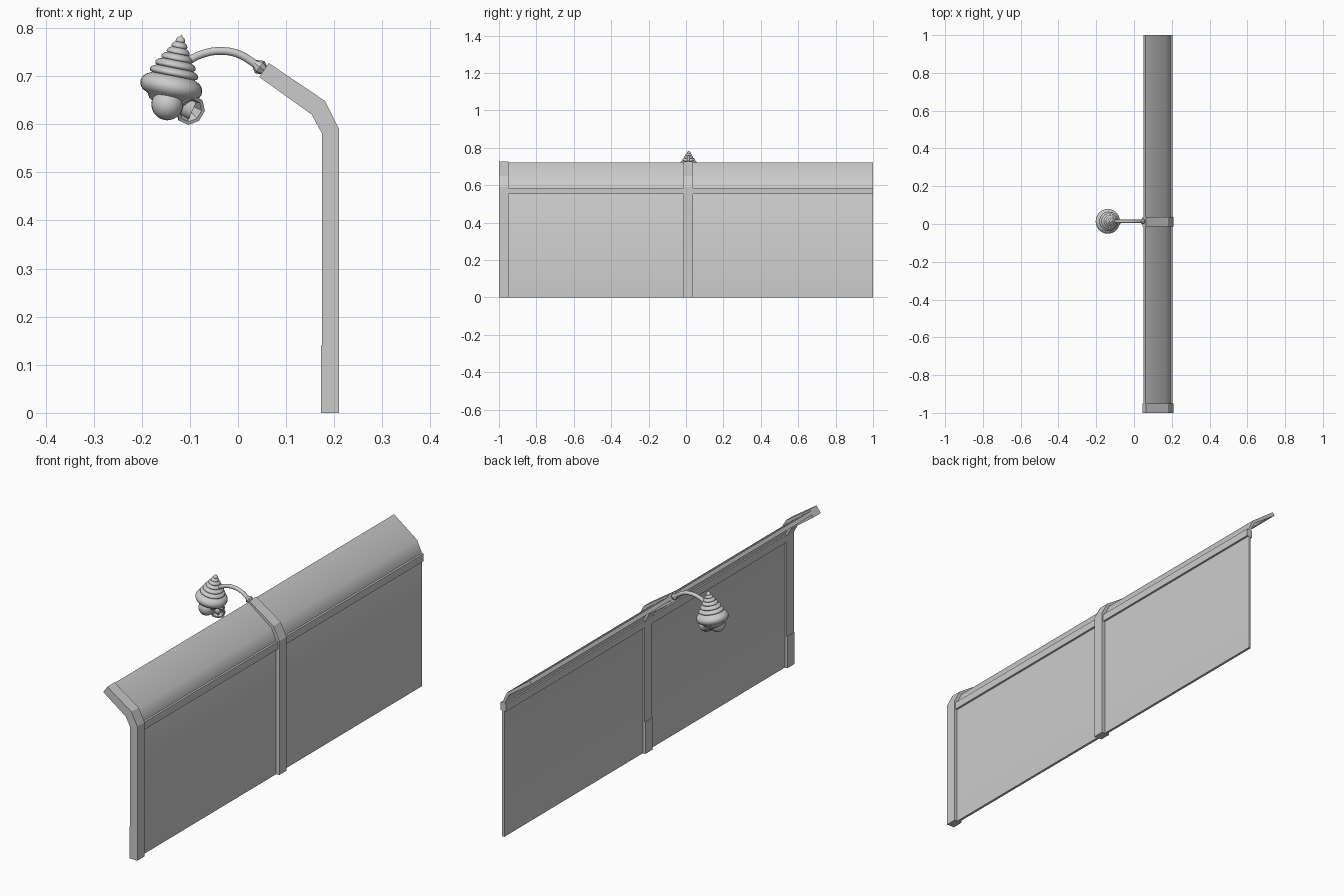
import bpy, math
from mathutils import Vector

if "Cube" in bpy.data.objects:
    bpy.data.objects.remove(bpy.data.objects["Cube"])

LAMP_Y = 0.014


def add_mesh(name, verts, faces, smooth=0):
    me = bpy.data.meshes.new(name)
    me.from_pydata(verts, [], faces)
    me.update()
    ob = bpy.data.objects.new(name, me)
    bpy.context.collection.objects.link(ob)
    bpy.context.view_layer.objects.active = ob
    bpy.ops.object.select_all(action='DESELECT')
    ob.select_set(True)
    bpy.ops.object.mode_set(mode='EDIT')
    bpy.ops.mesh.select_all(action='SELECT')
    bpy.ops.mesh.normals_make_consistent(inside=False)
    bpy.ops.object.mode_set(mode='OBJECT')
    if smooth:
        bpy.ops.object.shade_smooth_by_angle(angle=math.radians(smooth))
    return ob


def strip(name, inner, outer, y0, y1, smooth=0):
    """Bent bar: matching inner and outer x-z outlines, extruded along y."""
    loop = inner + outer[::-1]
    n, m = len(loop), len(inner)
    verts = [(x, y, z) for y in (y0, y1) for x, z in loop]
    faces = [(i, (i + 1) % n, (i + 1) % n + n, i + n) for i in range(n)]
    for i in range(m - 1):
        q = (i, i + 1, n - 2 - i, n - 1 - i)
        faces += [q, tuple(k + n for k in q[::-1])]
    return add_mesh(name, verts, faces, smooth)


def lathe(name, profile, origin, axis, sides=24, smooth=50):
    """Turn (radius, height) pairs around an axis."""
    verts = [(r * math.cos(2 * math.pi * k / sides), r * math.sin(2 * math.pi * k / sides), h)
             for r, h in profile for k in range(sides)]
    faces = [(j * sides + k, j * sides + (k + 1) % sides,
              (j + 1) * sides + (k + 1) % sides, (j + 1) * sides + k)
             for j in range(len(profile) - 1) for k in range(sides)]
    faces += [tuple(range(sides)), tuple(range(len(verts) - sides, len(verts)))]
    ob = add_mesh(name, verts, faces, smooth)
    ob.location = origin
    ob.rotation_euler = Vector(axis).to_track_quat('Z', 'Y').to_euler()
    return ob


# Posts bending over at the top
inner = [(.172, 0), (.172, .14), (.175, .14), (.175, .58), (.153, .62), (.044, .698)]
outer = [(.21, 0), (.21, .14), (.21, .141), (.21, .59), (.181, .648), (.064, .727)]
strip("end_post", inner, outer, -1, -.95)
strip("middle_post", inner, outer, -.013, .037)

# Thin wall sheet with the curved canopy
strip("wall_panel", [(.184, 0), (.184, .584), (.162, .629), (.051, .707)],
      [(.195, 0), (.195, .587), (.172, .638), (.060, .721)], -.99, 1, 45)

# Horizontal rail
strip("rail", [(.176, .553), (.176, .586)], [(.204, .553), (.204, .586)], -.97, 1)

# Lamp arm
cu = bpy.data.curves.new("lamp_arm", 'CURVE')
cu.dimensions = '3D'
cu.bevel_depth = .0085
cu.bevel_resolution = 3
cu.use_fill_caps = True
pts = [(-.135, .70), (-.10, .733), (-.07, .747), (-.035, .752), (0, .746), (.027, .731), (.05, .713)]
sp = cu.splines.new('BEZIER')
sp.bezier_points.add(len(pts) - 1)
for b, (x, z) in zip(sp.bezier_points, pts):
    b.co = (x, LAMP_Y, z)
    b.handle_left_type = b.handle_right_type = 'AUTO'
sp.resolution_u = 6
bpy.context.collection.objects.link(bpy.data.objects.new("lamp_arm", cu))

# Collar where the arm meets the post
lathe("arm_collar", [(.008, 0), (.016, .014), (.010, .026), (.010, .034)],
      (.034, LAMP_Y, .727), (.80, 0, -.60), 8, 20)

# Stacked whorls: (distance below tip, outer radius) at each groove
axis = Vector((.20, 0, 1)).normalized()
tip = Vector((-.117, LAMP_Y, .786))
grooves = [(.004, .003), (.016, .009), (.028, .015), (.041, .022),
           (.055, .030), (.071, .038), (.088, .045), (.132, .046)]
bulge = [.003, .004, .005, .006, .008, .009, .020]
profile = [(.0005, 0)]
for (s0, r0), (s1, r1), b in zip(grooves, grooves[1:], bulge):
    for k in range(8):
        t = k / 8
        swell = b * math.sin(math.pi * t) ** .6
        profile.append((r0 + (r1 - r0) * t + swell, -(s0 + (s1 - s0) * t)))
profile += [(.046, -.132), (.040, -.142), (.026, -.150), (.001, -.153)]
lathe("shell_whorls", profile, tip, axis, 28, 50)

# Last turn of the shell below the body
arc = [(max(.0005, .033 * math.sin(a * math.pi / 14)), .033 * math.cos(a * math.pi / 14)) for a in range(15)]
lathe("shell_last_turn", arc, (-.147, LAMP_Y - .022, .641), (0, 0, 1), 24, 60)

# Flared eight-sided shade opening
lathe("lamp_mouth", [(.014, -.03), (.022, -.012), (.032, .010), (.032, .016), (.025, .015),
                     (.016, -.005), (.001, -.010)],
      (-.104, LAMP_Y - .004, .634), (.35, -.75, -.35), 8, 20)
lathe("mouth_neck", [(.024, 0), (.022, .045)], (-.135, LAMP_Y + .005, .648), (.9, 0, -.4), 16, 40)
